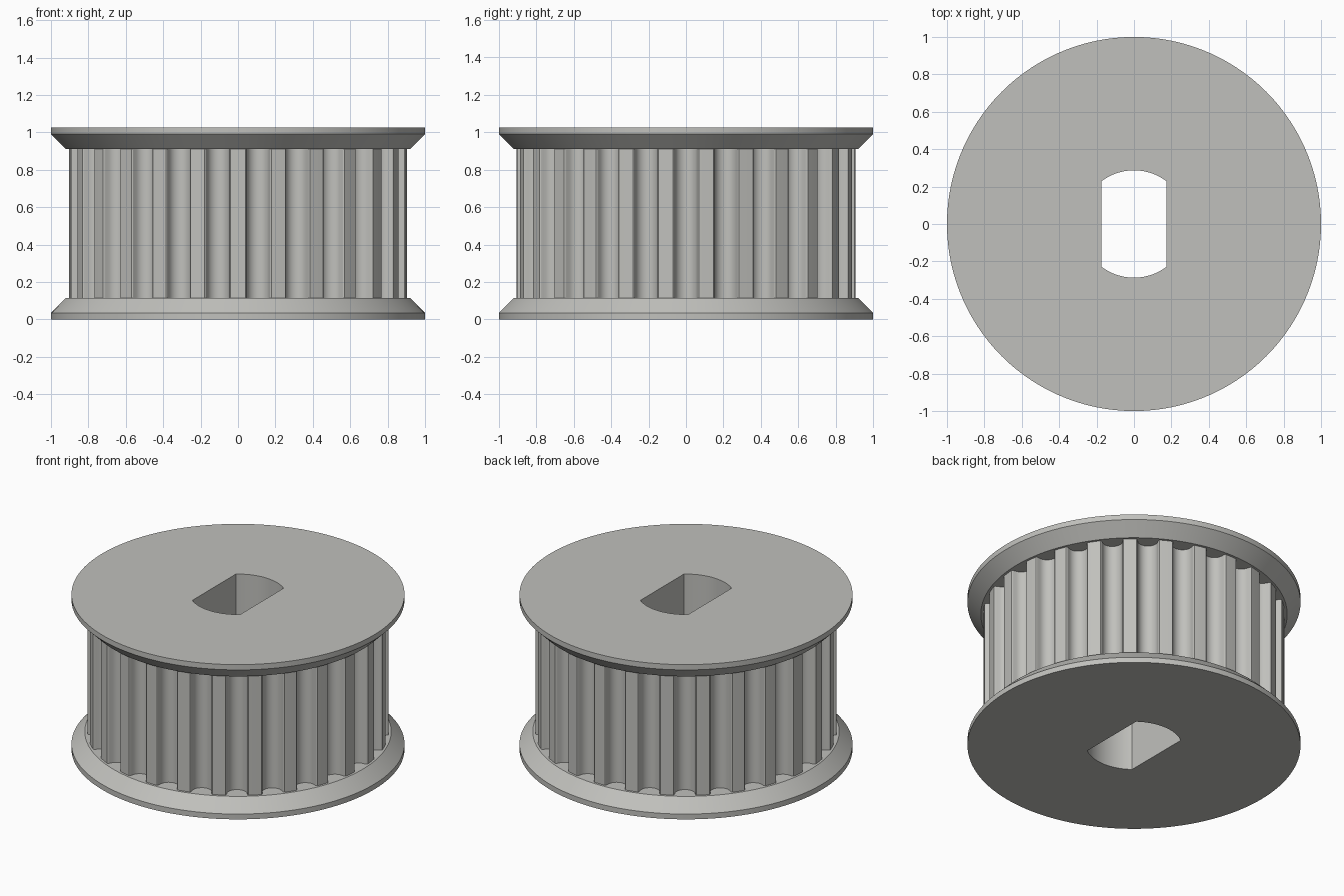
import bpy, bmesh, math

if "Cube" in bpy.data.objects:
    bpy.data.objects.remove(bpy.data.objects["Cube"])

HEIGHT, FLANGE_H = 1.025, 0.115
RIM, TEETH, SEG = 0.905, 26, 120
BORE_R, BORE_HALF = 0.287, 0.175

metal = bpy.data.materials.new("light_grey_metal")
metal.diffuse_color = (0.53, 0.53, 0.505, 1)
metal.use_nodes = True
metal.node_tree.nodes["Principled BSDF"].inputs["Base Color"].default_value = metal.diffuse_color


def circle(r):
    return [(r * math.cos(2 * math.pi * i / SEG), r * math.sin(2 * math.pi * i / SEG))
            for i in range(SEG)]


def bore_outline():
    """Round hole with two flats; the corner falls exactly on a point."""
    corner, quarter, split = math.acos(BORE_HALF / BORE_R), SEG // 4, 18
    pts = []
    for i in range(SEG):
        j = i % (2 * quarter)
        k = min(j, 2 * quarter - j)
        if k <= split:
            a = corner * k / split
            x, y = BORE_HALF, BORE_HALF * math.tan(a)
        else:
            a = corner + (math.pi / 2 - corner) * (k - split) / (quarter - split)
            x, y = BORE_R * math.cos(a), BORE_R * math.sin(a)
        pts.append((x if i <= quarter or i > 3 * quarter else -x,
                    y if i <= 2 * quarter else -y))
    return pts


def tooth_outline():
    """Rim with a rounded groove between neighbouring teeth."""
    depth, rad = 0.082, 0.061
    side = [(-0.07, RIM - 0.0027), (-0.0645, RIM - 0.008)]
    arc = []
    for i in range(13):
        a = math.pi * (1 + i / 12)
        arc.append((rad * math.cos(a), RIM - depth + rad + rad * math.sin(a)))
    groove = side + arc + [(-t, r) for t, r in reversed(side)]
    pts = []
    for k in range(TEETH):
        a = -math.pi / 2 + (k + 0.5) * 2 * math.pi / TEETH
        c, s = math.cos(a), math.sin(a)
        pts += [(r * c - t * s, r * s + t * c) for t, r in groove]
        land = a + math.pi / TEETH          # middle of the tooth tip
        pts.append((RIM * math.cos(land), RIM * math.sin(land)))
    return pts


def loft(name, rings):
    """Skin a list of (outline, z) rings that share one point count."""
    bm = bmesh.new()
    loops = [[bm.verts.new((x, y, z)) for x, y in pts] for pts, z in rings]
    for low, high in zip(loops, loops[1:]):
        n = len(low)
        for i in range(n):
            j = (i + 1) % n
            bm.faces.new((low[i], low[j], high[j], high[i]))
    mesh = bpy.data.meshes.new(name)
    bm.to_mesh(mesh)
    bm.free()
    mesh.materials.append(metal)
    ob = bpy.data.objects.new(name, mesh)
    bpy.context.collection.objects.link(ob)
    bpy.ops.object.select_all(action='DESELECT')
    ob.select_set(True)
    bpy.context.view_layer.objects.active = ob
    bpy.ops.object.shade_smooth_by_angle(angle=math.radians(28))
    return ob


# Flanges: flat face with bore hole, short edge, bevel, inner ledge
bore = bore_outline()
profile = [(bore, 0), (circle(1.0), 0), (circle(1.0), 0.035),
           (circle(0.92), FLANGE_H), (circle(0.80), FLANGE_H)]
loft("bottom_flange", profile)
loft("top_flange", [(p, HEIGHT - z) for p, z in reversed(profile)])

# Toothed drum between the flanges
teeth = tooth_outline()
loft("toothed_drum", [(teeth, FLANGE_H), (teeth, HEIGHT - FLANGE_H)])

# Inner wall of the shaft hole, facing the axis
loft("shaft_bore", [(bore, HEIGHT), (bore, 0)])
